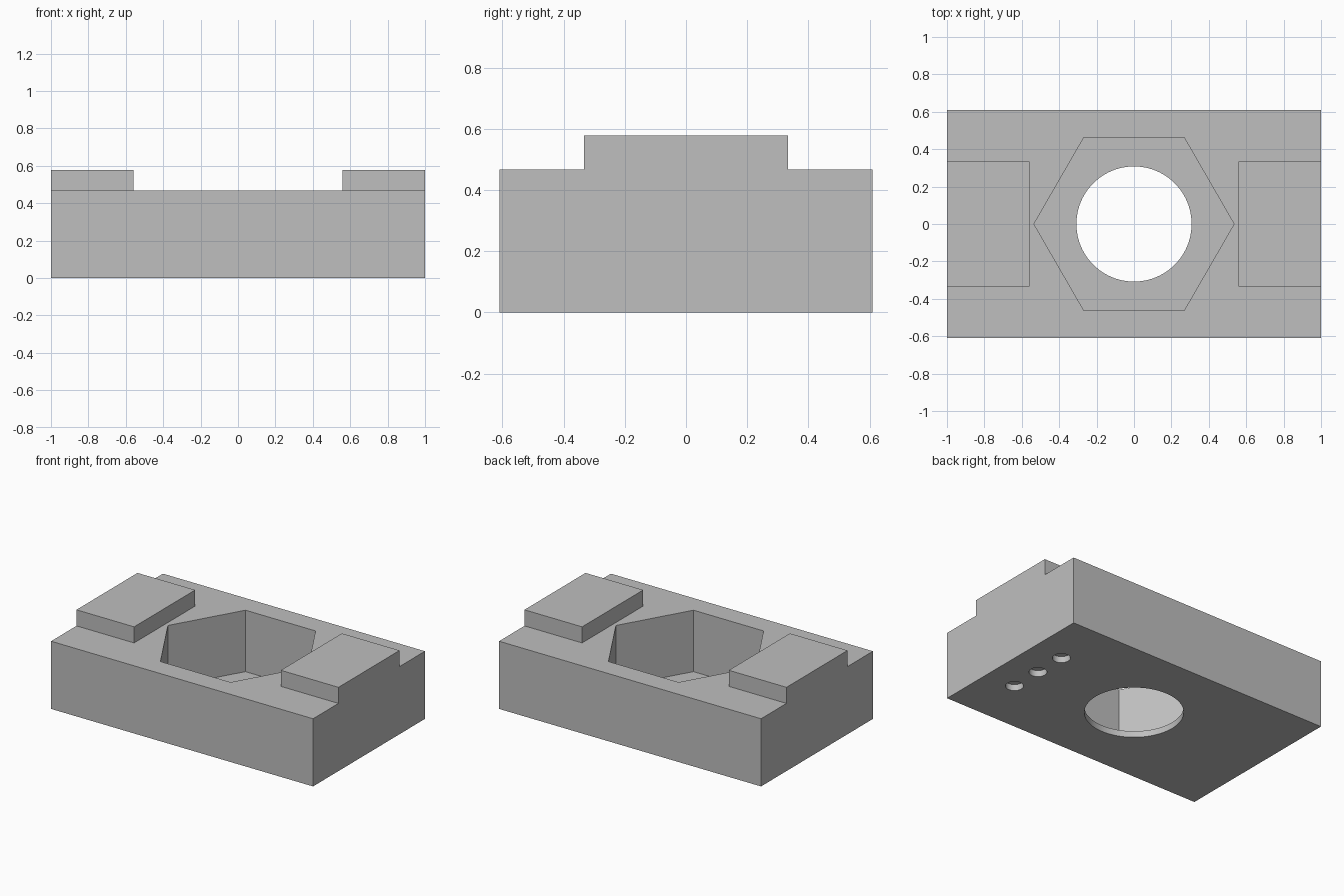
import bpy
import math

if "Cube" in bpy.data.objects:
    bpy.data.objects.remove(bpy.data.objects["Cube"])

W, D, H = 1.0, 0.61, 0.467     # half width, half depth, block height
TOP = 0.578                    # top of the raised pads
FLOOR = 0.043                  # floor of the hexagonal pocket

grey = bpy.data.materials.new("grey")
grey.diffuse_color = (0.52, 0.52, 0.52, 1)
grey.use_nodes = True
grey.node_tree.nodes["Principled BSDF"].inputs["Base Color"].default_value = grey.diffuse_color


def box(name, x0, x1, y0, y1, z0, z1):
    bpy.ops.mesh.primitive_cube_add(
        size=1, location=((x0 + x1) / 2, (y0 + y1) / 2, (z0 + z1) / 2))
    ob = bpy.context.object
    ob.name = name
    ob.scale = (x1 - x0, y1 - y0, z1 - z0)
    bpy.ops.object.transform_apply(location=True, rotation=True, scale=True)
    return ob


def prism(name, sides, radius, x, y, z0, z1, turn=0.0):
    bpy.ops.mesh.primitive_cylinder_add(
        vertices=sides, radius=radius, depth=z1 - z0,
        location=(x, y, (z0 + z1) / 2), rotation=(0, 0, turn))
    ob = bpy.context.object
    ob.name = name
    bpy.ops.object.transform_apply(location=True, rotation=True, scale=True)
    return ob


def combine(target, tool, operation):
    mod = target.modifiers.new(tool.name, 'BOOLEAN')
    mod.operation = operation
    mod.solver = 'EXACT'
    mod.object = tool
    bpy.context.view_layer.objects.active = target
    bpy.ops.object.modifier_apply(modifier=mod.name)
    bpy.data.objects.remove(tool, do_unlink=True)


# Main block
block = box("block", -W, W, -D, D, 0, H)

# Raised pads, flush with the two ends
for s in (-1, 1):
    xs = sorted((s * 0.56, s * W))
    combine(block, box("pad", *xs, -0.333, 0.333, H - 0.1, TOP), 'UNION')

# Hexagonal pocket with corners on the x axis
combine(block, prism("hex_pocket", 6, 0.535, 0, 0, FLOOR, 1, math.radians(30)),
        'DIFFERENCE')

# Round through hole in the pocket floor
combine(block, prism("through_hole", 96, 0.308, 0, 0, -0.2, 0.2), 'DIFFERENCE')

# Row of three shallow blind holes underneath
for y in (-0.226, 0, 0.226):
    combine(block, prism("blind_hole", 48, 0.056, 0.777, y, -0.2, 0.043),
            'DIFFERENCE')

# Material and shading
block.data.materials.clear()
block.data.materials.append(grey)
for p in block.data.polygons:
    p.material_index = 0
bpy.ops.object.select_all(action='DESELECT')
block.select_set(True)
bpy.context.view_layer.objects.active = block
bpy.ops.object.shade_smooth_by_angle(angle=math.radians(30))
